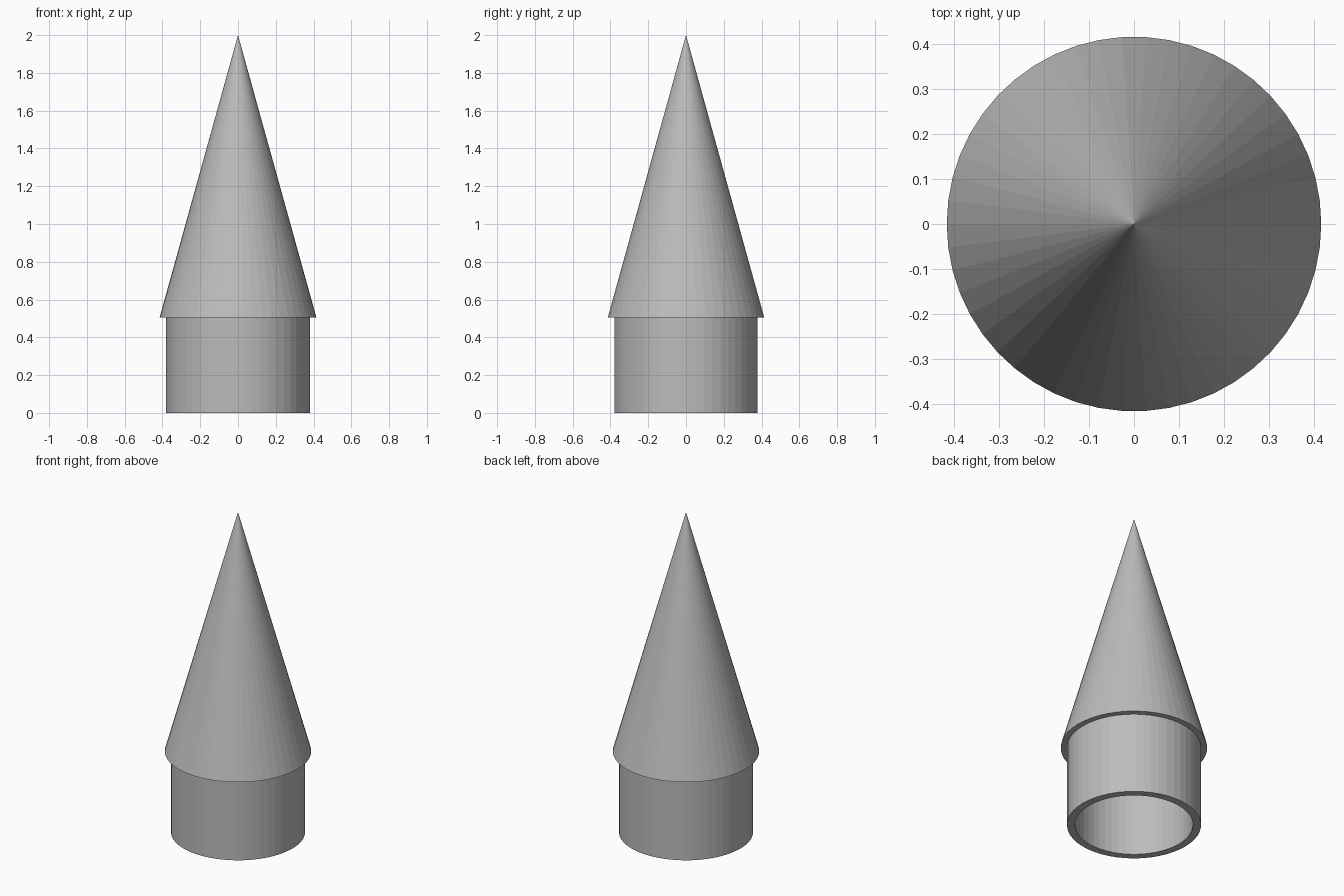
import bpy, bmesh, math

if "Cube" in bpy.data.objects:
    bpy.data.objects.remove(bpy.data.objects["Cube"])

SIDES = 50

grey = bpy.data.materials.new("light grey")
grey.diffuse_color = (0.5, 0.5, 0.5, 1)
grey.use_nodes = True
grey.node_tree.nodes["Principled BSDF"].inputs["Base Color"].default_value = grey.diffuse_color


def lathe(name, profile, closed=False):
    """Turn an (r, z) profile around z with flat facets."""
    bm = bmesh.new()
    rings = []
    for r, z in profile:
        if r == 0:
            rings.append([bm.verts.new((0, 0, z))] * SIDES)
        else:
            rings.append([bm.verts.new((r * math.cos(2 * math.pi * i / SIDES),
                                        r * math.sin(2 * math.pi * i / SIDES), z))
                          for i in range(SIDES)])
    pairs = list(zip(rings, rings[1:] + (rings[:1] if closed else [])))
    for a, b in pairs:
        for i in range(SIDES):
            j = (i + 1) % SIDES
            bm.faces.new(list(dict.fromkeys((a[i], a[j], b[j], b[i]))))
    bmesh.ops.recalc_face_normals(bm, faces=bm.faces)
    mesh = bpy.data.meshes.new(name)
    bm.to_mesh(mesh)
    bm.free()
    mesh.materials.append(grey)
    obj = bpy.data.objects.new(name, mesh)
    bpy.context.collection.objects.link(obj)
    return obj


# Hollow pointed cone with an overhanging rim
lathe("cone", [(0, 2.0), (0.415, 0.505), (0.334, 0.505), (0, 1.71)])

# Open tube that forms the shoulder below the cone
lathe("shoulder_tube", [(0.38, 0), (0.38, 0.505), (0.334, 0.505), (0.334, 0)], closed=True)
